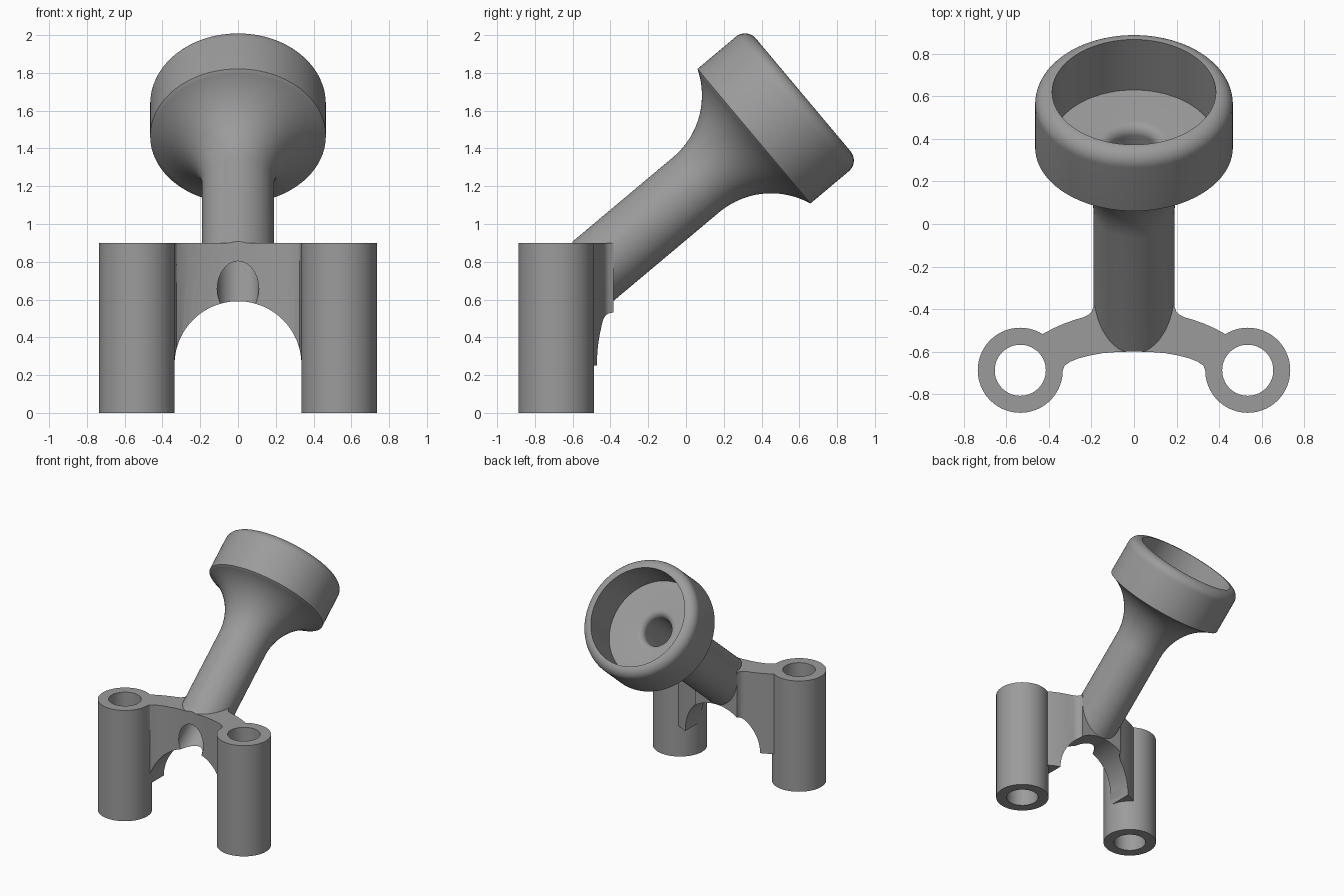
import bpy, bmesh, math
from mathutils import Matrix, Vector

if "Cube" in bpy.data.objects:
    bpy.data.objects.remove(bpy.data.objects["Cube"])

grey = bpy.data.materials.new("plain grey")
grey.diffuse_color = (0.33, 0.33, 0.33, 1)
grey.use_nodes = True
grey.node_tree.nodes["Principled BSDF"].inputs["Base Color"].default_value = grey.diffuse_color

AXIS = Matrix.Translation((0, 0.36, 1.465)) @ Matrix.Rotation(math.radians(-50), 4, 'X')


def finish(name, bm):
    bmesh.ops.recalc_face_normals(bm, faces=bm.faces)
    me = bpy.data.meshes.new(name)
    bm.to_mesh(me)
    bm.free()
    ob = bpy.data.objects.new(name, me)
    bpy.context.collection.objects.link(ob)
    me.materials.append(grey)
    return ob


def revolve(name, profile, matrix, n=96):
    """Closed solid from (radius, height) points; the ends are capped."""
    bm = bmesh.new()
    rings = [[bm.verts.new(matrix @ Vector((r * math.cos(2 * math.pi * i / n),
                                            r * math.sin(2 * math.pi * i / n), h)))
              for i in range(n)] for r, h in profile]
    for a, b in zip(rings, rings[1:]):
        for i in range(n):
            j = (i + 1) % n
            bm.faces.new((a[i], a[j], b[j], b[i]))
    bm.faces.new(rings[0])
    bm.faces.new(rings[-1])
    return finish(name, bm)


def prism(name, points, direction):
    bm = bmesh.new()
    face = bm.faces.new([bm.verts.new(p) for p in points])
    ext = bmesh.ops.extrude_face_region(bm, geom=[face])
    bmesh.ops.translate(bm, vec=direction,
                        verts=[v for v in ext['geom'] if isinstance(v, bmesh.types.BMVert)])
    return finish(name, bm)


def boolean(target, tool, operation):
    mod = target.modifiers.new("bool", 'BOOLEAN')
    mod.operation, mod.object, mod.solver = operation, tool, 'EXACT'
    bpy.context.view_layer.objects.active = target
    bpy.ops.object.modifier_apply(modifier=mod.name)
    bpy.data.objects.remove(tool, do_unlink=True)


def arc(cr, ch, rad, a0, a1, n):
    """Arc points (radius, height) about a centre, angles in degrees."""
    out = []
    for i in range(n + 1):
        a = math.radians(a0 + (a1 - a0) * i / n)
        out.append((cr + rad * math.cos(a), ch + rad * math.sin(a)))
    return out


# Tilted arm flaring into a cup with a rounded rim
stem = [(0.19, -1.6)] + arc(0.19 + 0.428, -0.4, 0.428, 180, 111, 20)
stem += [(0.465, 0.0)] + arc(0.39, 0.265, 0.075, 0, 90, 10)
body = revolve("holder", stem, AXIS)

# Trim the arm flush with the front of the bridge
front = [(0.0, -0.6), (0.08, -0.602), (0.15, -0.608), (0.21, -0.619), (0.26, -0.632),
         (0.3, -0.648), (0.325, -0.665), (0.337, -0.69)]
front = [(-x, y) for x, y in front[:0:-1]] + front
trim = [(x, y, -1) for x, y in front] + [(0.5, -0.69, -1), (0.5, -1.8, -1),
                                         (-0.5, -1.8, -1), (-0.5, -0.69, -1)]
boolean(body, prism("front_trim", trim, (0, 0, 4)), 'DIFFERENCE')

# Bridge with curved front and back, blended into the arm
back = [(0.5, -0.56), (0.43, -0.518), (0.38, -0.491), (0.33, -0.469), (0.28, -0.451),
        (0.235, -0.438), (0.212, -0.426), (0.198, -0.41), (0.19, -0.385)]
outline = front + [(0.5, -0.69)] + back + [(-x, y) for x, y in back[::-1]] + [(-0.5, -0.69)]
bridge = prism("bridge", [(x, y, 0.25) for x, y in outline], (0, 0, 0.65))
boolean(body, bridge, 'UNION')

# Arch under the bridge
arch = [(x, -1.3, z) for x, z in arc(0, 0.255, 0.336, 0, 180, 48)]
arch += [(-0.336, -1.3, -1), (0.336, -1.3, -1)]
boolean(body, prism("arch_cutter", arch, (0, 1.2, 0)), 'DIFFERENCE')

# Legs and their vertical holes
for s in (-1, 1):
    at = Matrix.Translation((s * 0.535, -0.688, 0))
    boolean(body, revolve("leg", [(0.2, 0), (0.2, 0.9)], at), 'UNION')
    boolean(body, revolve("leg_hole", [(0.12, -0.1), (0.12, 1.0)], at), 'DIFFERENCE')

# Cup cavity and the bore running through the arm
bore = [(0.11, -1.8)] + arc(0.16, -0.02, 0.05, 180, 90, 8) + [(0.385, 0.03), (0.385, 0.6)]
boolean(body, revolve("bore_cutter", bore, AXIS), 'DIFFERENCE')

# Smooth shading with sharp edges kept
bpy.ops.object.select_all(action='DESELECT')
body.select_set(True)
bpy.context.view_layer.objects.active = body
bpy.ops.object.shade_smooth_by_angle(angle=math.radians(30))
